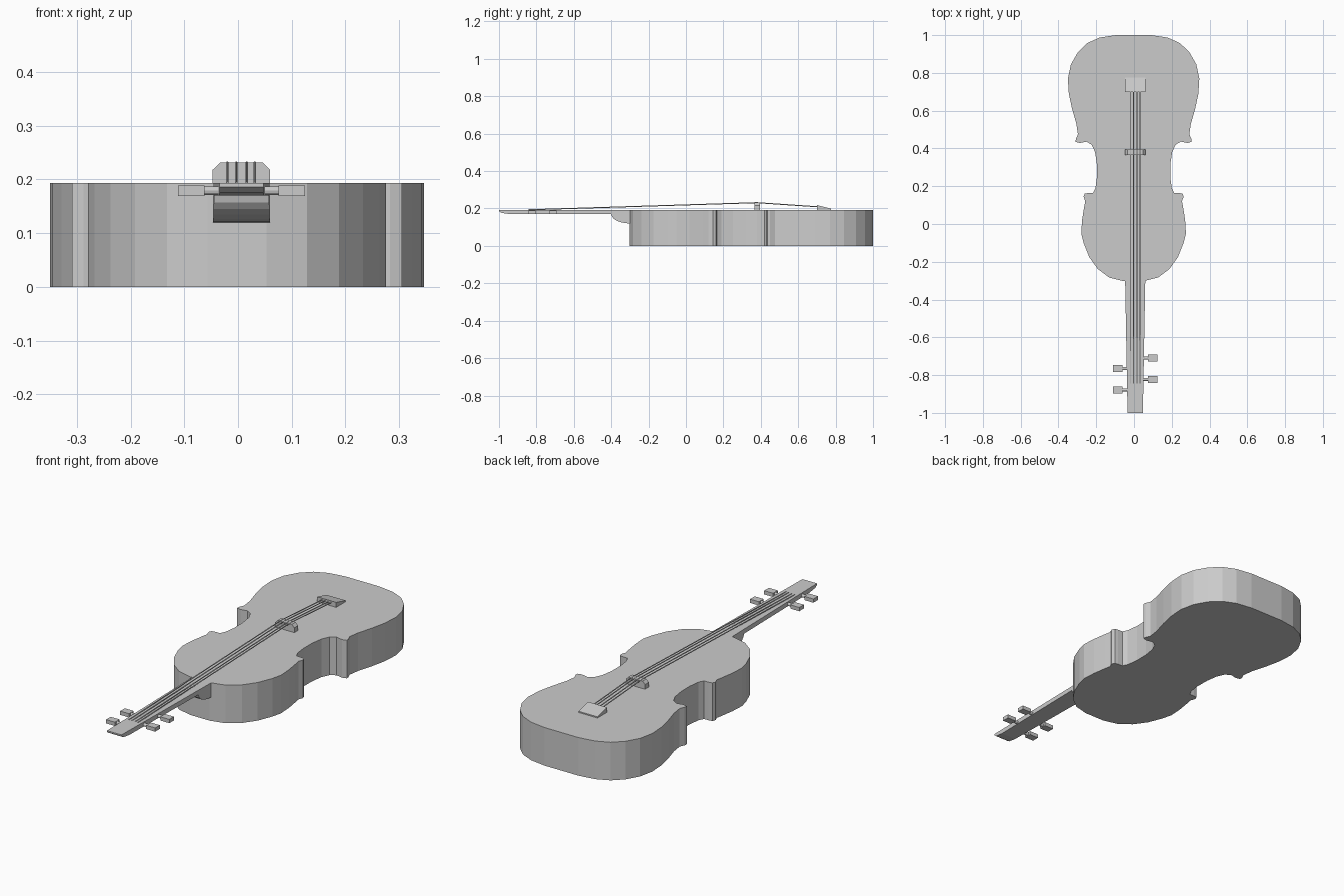
import bpy, bmesh, math
from mathutils import Vector

cube = bpy.data.objects.get("Cube")
if cube:
    bpy.data.objects.remove(cube)

grey = bpy.data.materials.new("plain grey")
grey.use_nodes = True
colour = (0.6, 0.6, 0.6, 1)
grey.diffuse_color = colour
grey.node_tree.nodes["Principled BSDF"].inputs["Base Color"].default_value = colour

TOP = 0.193     # height of the soundboard
MID = 0.0065    # centre line of neck and fittings


def finish(name, bm):
    bmesh.ops.recalc_face_normals(bm, faces=bm.faces)
    mesh = bpy.data.meshes.new(name)
    bm.to_mesh(mesh)
    bm.free()
    mesh.materials.append(grey)
    obj = bpy.data.objects.new(name, mesh)
    bpy.context.collection.objects.link(obj)
    return obj


def extrude(name, points, direction):
    """Solid made by pushing a closed outline along a direction."""
    bm = bmesh.new()
    face = bm.faces.new([bm.verts.new(p) for p in points])
    moved = bmesh.ops.extrude_face_region(bm, geom=[face], use_keep_orig=True)
    verts = [v for v in moved["geom"] if isinstance(v, bmesh.types.BMVert)]
    bmesh.ops.translate(bm, verts=verts, vec=direction)
    return finish(name, bm)


def box(name, centre, size):
    x, y, z = (c - s / 2 for c, s in zip(centre, size))
    w, d, h = size
    base = [(x, y, z), (x + w, y, z), (x + w, y + d, z), (x, y + d, z)]
    return extrude(name, base, (0, 0, h))


def rod(name, start, end, radius, sides):
    a, b = Vector(start), Vector(end)
    bm = bmesh.new()
    bmesh.ops.create_cone(bm, cap_ends=True, segments=sides, radius1=radius,
                          radius2=radius, depth=(b - a).length)
    turn = (b - a).to_track_quat('Z', 'Y').to_matrix().to_4x4()
    turn.translation = (a + b) / 2
    bm.transform(turn)
    return finish(name, bm)


# Body: mirrored half outline, pushed up
half = [(.055, -.302), (.13, -.283), (.19, -.238), (.235, -.175), (.265, -.1),
        (.277, -.05), (.273, .02), (.262, .09), (.256, .12), (.265, .145),
        (.259, .161), (.24, .164), (.215, .165), (.202, .19), (.194, .25),
        (.195, .32), (.204, .38), (.222, .42), (.25, .436), (.285, .429),
        (.307, .435), (.306, .45), (.295, .475), (.303, .53), (.326, .61),
        (.343, .69), (.348, .77), (.332, .845), (.295, .91), (.245, .958),
        (.18, .987), (.095, 1.0)]
outline = [(x, y, 0) for x, y in half] + [(-x, y, 0) for x, y in reversed(half)]
body = extrude("body", outline, (0, 0, TOP))
body.location.x = -0.002

# Neck: side profile with a curved heel, narrowed towards the head
heel = [(-.30 - .1 * math.sin(a), .12 + .05 * (1 - math.cos(a)))
        for a in (i * math.pi / 12 for i in range(7))]
profile = [(-.29, TOP), (-.29, .12)] + heel + [(-.94, .17), (-.985, .176), (-1, .186), (-1, TOP)]
W = 0.0535
neck = extrude("neck", [(-W, y, z) for y, z in profile], (2 * W, 0, 0))
for v in neck.data.vertices:
    v.co.x *= 1 - 0.24 * (-0.29 - v.co.y) / 0.71
neck.location.x = MID

# Bridge with chamfered top corners
bridge_half = [(W, TOP), (W, .217), (.04, .231)]
shape = bridge_half + [(-x, z) for x, z in reversed(bridge_half)]
extrude("bridge", [(MID + x, .365, z) for x, z in shape], (0, .03, 0))

# Tailpiece wedge
wedge = [(.70, TOP), (.70, .218), (.776, .199), (.776, TOP)]
extrude("tailpiece", [(MID - W, y, z) for y, z in wedge], (2 * W, 0, 0))

# Strings over the bridge
for i, x in enumerate((-.02, -.003, .016, .031)):
    rod(f"long_string_{i + 1}", (x, -.845, TOP), (x, .38, .231), .0027, 6)
    rod(f"tail_string_{i + 1}", (x, .38, .231), (x, .705, .209), .0027, 6)

# Tuning pegs
for i, (side, y) in enumerate(((1, -.71), (-1, -.765), (1, -.823), (-1, -.878))):
    rod(f"peg_shaft_{i + 1}", (MID + side * .03, y, .179),
        (MID + side * .075, y, .179), .008, 12)
    box(f"peg_head_{i + 1}", (MID + side * .0935, y, .179), (.05, .037, .019))
